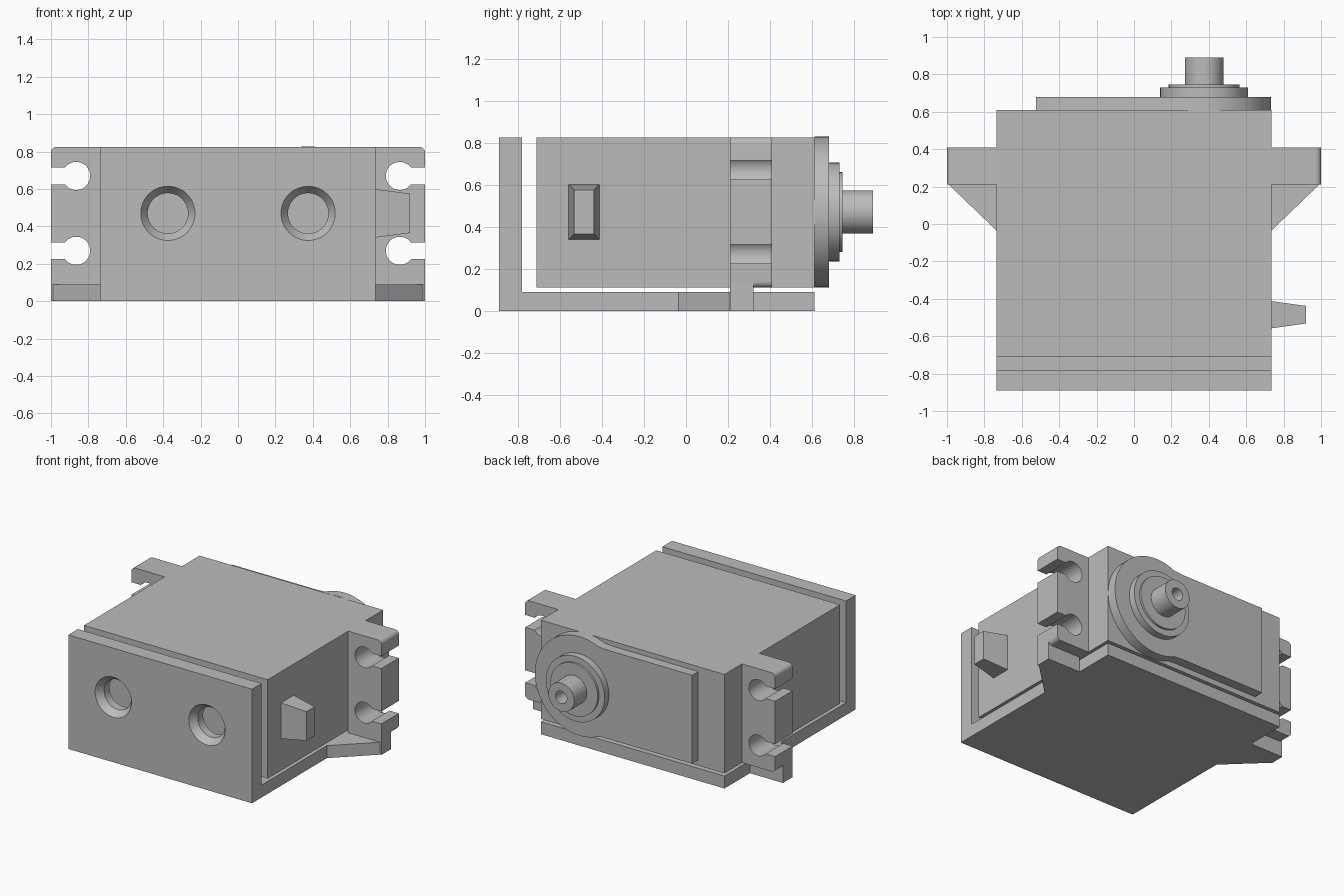
import bpy, bmesh
from math import pi, sin, cos, asin, radians
from mathutils import Matrix

cube = bpy.data.objects.get("Cube")
if cube:
    bpy.data.objects.remove(cube, do_unlink=True)

grey = bpy.data.materials.new("plain grey")
grey.use_nodes = True
grey.diffuse_color = (0.5, 0.5, 0.5, 1)
grey.node_tree.nodes["Principled BSDF"].inputs["Base Color"].default_value = (0.5, 0.5, 0.5, 1)


def finish(name, bm, smooth=False):
    bmesh.ops.recalc_face_normals(bm, faces=bm.faces)
    mesh = bpy.data.meshes.new(name)
    bm.to_mesh(mesh)
    bm.free()
    mesh.materials.append(grey)
    ob = bpy.data.objects.new(name, mesh)
    bpy.context.collection.objects.link(ob)
    if smooth:
        bpy.ops.object.select_all(action='DESELECT')
        ob.select_set(True)
        bpy.context.view_layer.objects.active = ob
        bpy.ops.object.shade_smooth_by_angle(angle=radians(30))
    return ob


def box(name, x0, x1, y0, y1, z0, z1):
    bm = bmesh.new()
    bmesh.ops.create_cube(bm, size=1)
    for v in bm.verts:
        v.co = (x1 if v.co.x > 0 else x0, y1 if v.co.y > 0 else y0, z1 if v.co.z > 0 else z0)
    return finish(name, bm)


def prism(name, points, start, end, along_y=True, smooth=False):
    """Extrude an outline along y (points are x, z) or along z (points are x, y)."""
    bm = bmesh.new()
    place = (lambda p, t: (p[0], t, p[1])) if along_y else (lambda p, t: (p[0], p[1], t))
    low = [bm.verts.new(place(p, start)) for p in points]
    high = [bm.verts.new(place(p, end)) for p in points]
    bm.faces.new(low)
    bm.faces.new(high)
    for i in range(len(points)):
        j = (i + 1) % len(points)
        bm.faces.new((low[i], low[j], high[j], high[i]))
    return finish(name, bm, smooth)


def lathe(name, cx, cz, profile, smooth=True, sides=48):
    """Stack rings of (radius, y) around an axis along y and cap both ends."""
    bm = bmesh.new()
    rings = [[bm.verts.new((cx + r * cos(2 * pi * i / sides), y, cz + r * sin(2 * pi * i / sides)))
              for i in range(sides)] for r, y in profile]
    for a, b in zip(rings, rings[1:]):
        for i in range(sides):
            j = (i + 1) % sides
            bm.faces.new((a[i], a[j], b[j], b[i]))
    bm.faces.new(rings[0])
    bm.faces.new(rings[-1])
    return finish(name, bm, smooth)


def arc(cx, cz, r, a0, a1, steps):
    return [(cx + r * cos(a0 + (a1 - a0) * i / steps), cz + r * sin(a0 + (a1 - a0) * i / steps))
            for i in range(steps + 1)]


def cut(ob, cutter):
    mod = ob.modifiers.new("hole", 'BOOLEAN')
    mod.operation = 'DIFFERENCE'
    mod.solver = 'EXACT'
    mod.object = cutter
    bpy.ops.object.select_all(action='DESELECT')
    ob.select_set(True)
    bpy.context.view_layer.objects.active = ob
    bpy.ops.object.modifier_apply(modifier=mod.name)
    bpy.data.objects.remove(cutter, do_unlink=True)


HALF, LOW, TOP, BACK = 0.735, 0.11, 0.825, 0.61
SHAFT_X, MID_Z = 0.375, 0.47

# Motor case
box("case", -HALF, HALF, -0.71, BACK, LOW, TOP)

# Mounting ears with open keyhole slots
r, hole_r, slot = 0.03, 0.075, 0.045
a = asin(slot / hole_r)
ear = [(HALF, LOW)] + arc(1 - r, LOW + r, r, -pi / 2, 0, 6)
for zc in (0.27, 0.67):
    ear += [(1, zc - slot)] + arc(0.865, zc, hole_r, -a, a - 2 * pi, 28) + [(1, zc + slot)]
ear += arc(1 - r, TOP - r, r, 0, pi / 2, 6) + [(HALF, TOP)]
gusset = [(HALF, -0.035), (0.99, 0.21), (0.99, 0.215), (HALF, 0.215)]
for side, s in (("left", 1), ("right", -1)):
    prism(side + "_ear", [(s * x, z) for x, z in ear], 0.21, 0.41, smooth=True)
    # Foot under the ear and the sloped gusset of the base
    x0, x1 = sorted((s * HALF, s * 1.0))
    box(side + "_foot", x0, x1, 0.21, 0.32, 0, LOW + r)
    prism(side + "_gusset", [(s * x, y) for x, y in gusset], 0, 0.09, along_y=False)

# L-shaped bracket: base plate and front wall
box("base_plate", -HALF, HALF, -0.78, BACK, 0, 0.09)
wall = box("front_wall", -HALF, HALF, -0.89, -0.78, 0, TOP)
for x in (-SHAFT_X, SHAFT_X):
    cut(wall, lathe("hole_cutter", x, MID_Z,
                    [(0.153, -0.9), (0.145, -0.89), (0.108, -0.84), (0.108, -0.7)]))

# Gear cover: a slab with one round end
end = radians(115)
round_end = arc(SHAFT_X, MID_Z, 0.358, -end, end, 48)
cover = round_end + [(0.15, MID_Z + 0.32), (-0.525, MID_Z + 0.32),
                     (-0.525, MID_Z - 0.32), (0.15, MID_Z - 0.32)]
prism("gear_cover", cover, BACK, 0.68, smooth=True)

# Stepped collar and hollow output shaft
lathe("collar", SHAFT_X, MID_Z, [(0.235, 0.67), (0.235, 0.73), (0.19, 0.73), (0.19, 0.745)])
lathe("output_shaft", SHAFT_X, MID_Z,
      [(0.103, 0.735), (0.103, 0.89), (0.045, 0.89), (0.045, 0.77)])

# Tapered cable outlet on the left side
bm = bmesh.new()
bmesh.ops.create_cube(bm, size=2)
for v in bm.verts:
    tip = v.co.x > 0
    v.co = (0.92 if tip else HALF - 0.01,
            -0.485 + v.co.y * (0.047 if tip else 0.074),
            MID_Z + v.co.z * (0.105 if tip else 0.131))
finish("cable_outlet", bm)
